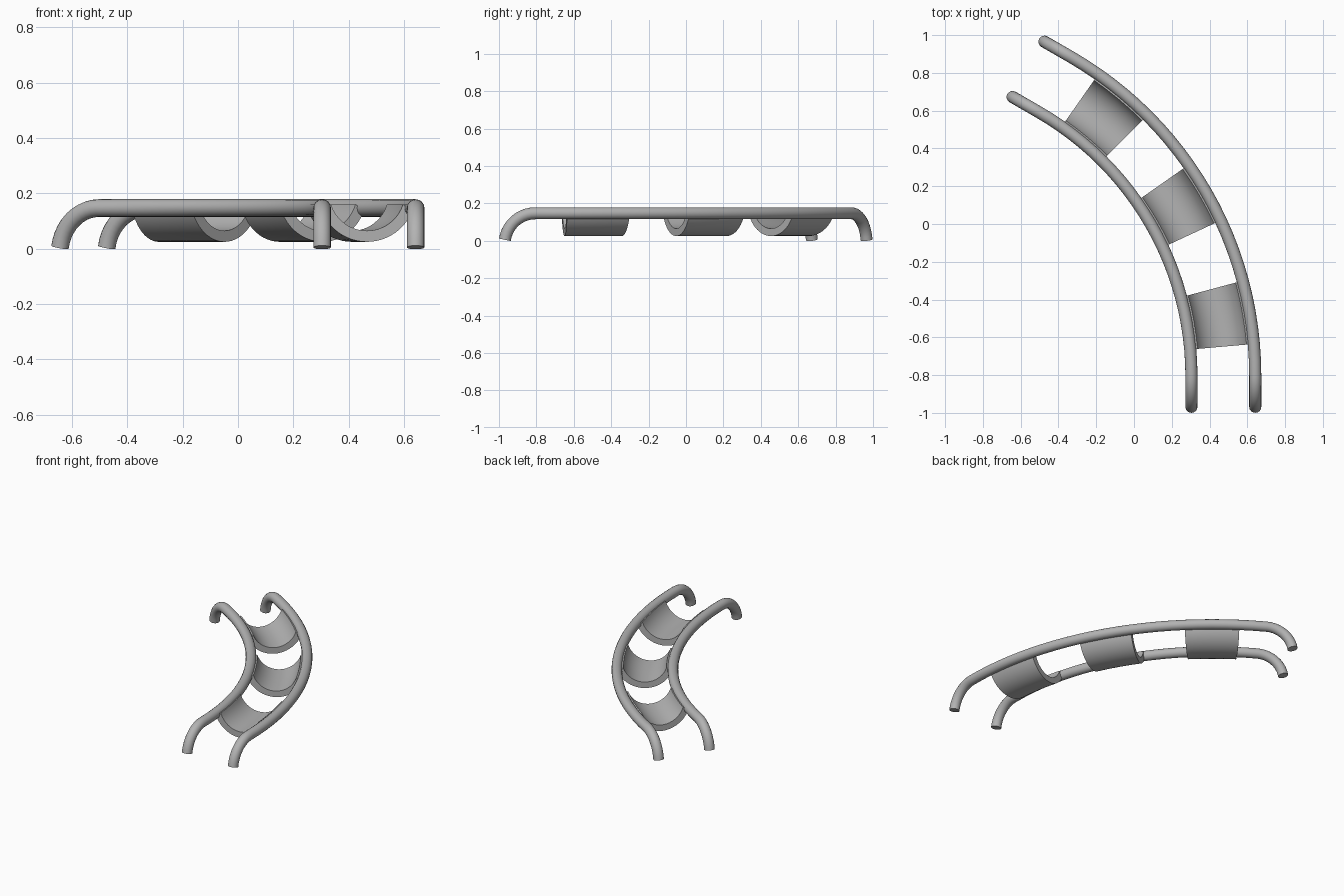
import bpy, bmesh
from math import sin, cos, radians
from mathutils import Vector

cube = bpy.data.objects.get("Cube")
if cube:
    bpy.data.objects.remove(cube, do_unlink=True)

# Shared layout: both rails follow arcs around one centre
CENTRE = Vector((-1.308, -0.805, 0.147))
R_IN, R_OUT = 1.612, 1.95
SWEEP = 60
TUBE = 0.032
BEND, BEND_ANGLE = 0.165, 82

metal = bpy.data.materials.new("grey_metal")
metal.use_nodes = True
GREY = (0.45, 0.45, 0.45, 1)
metal.diffuse_color = GREY
metal.node_tree.nodes["Principled BSDF"].inputs["Base Color"].default_value = GREY


def radial(deg):
    return Vector((cos(radians(deg)), sin(radians(deg)), 0))


def finish(obj):
    bpy.ops.object.select_all(action='DESELECT')
    obj.select_set(True)
    bpy.context.view_layer.objects.active = obj
    if obj.type == 'CURVE':
        bpy.ops.object.convert(target='MESH')
        obj = bpy.context.view_layer.objects.active
    bpy.ops.object.shade_smooth_by_angle(angle=radians(35))


def leg(start, direction):
    """Points of a downward bend leaving start along direction."""
    steps = 10
    pts = []
    for i in range(1, steps + 1):
        a = radians(BEND_ANGLE * i / steps)
        pts.append(start + direction * BEND * sin(a) - Vector((0, 0, BEND * (1 - cos(a)))))
    return pts


def rail(name, radius):
    steps = 24
    arc = [CENTRE + radial(SWEEP * i / steps) * radius for i in range(steps + 1)]
    front = leg(arc[0], Vector((0, -1, 0)))
    back = leg(arc[-1], radial(SWEEP + 90))
    path = front[::-1] + arc + back
    curve = bpy.data.curves.new(name, 'CURVE')
    curve.dimensions = '3D'
    curve.bevel_depth = TUBE
    curve.bevel_resolution = 6
    curve.use_fill_caps = True
    spline = curve.splines.new('POLY')
    spline.points.add(len(path) - 1)
    for p, co in zip(spline.points, path):
        p.co = (*co, 1)
    curve.materials.append(metal)
    obj = bpy.data.objects.new(name, curve)
    bpy.context.collection.objects.link(obj)
    finish(obj)


def cradle(name, start, end):
    """Curved trough swept between the rails from one angle to another."""
    mid, r, thick, lift, half = (R_IN + R_OUT) / 2, 0.177, 0.04, 0.055, 72
    angles = [radians(-half + half * i / 12) for i in range(25)]
    profile = [(r * sin(a), lift - r * cos(a)) for a in angles]
    profile += [((r - thick) * sin(a), lift - (r - thick) * cos(a)) for a in reversed(angles)]
    bm = bmesh.new()
    rings = []
    for i in range(5):
        d = radial(start + (end - start) * i / 4)
        rings.append([bm.verts.new(CENTRE + d * (mid + u) + Vector((0, 0, w))) for u, w in profile])
    n = len(profile)
    for a, b in zip(rings, rings[1:]):
        for j in range(n):
            k = (j + 1) % n
            bm.faces.new((a[j], a[k], b[k], b[j]))
    # End walls as quad strips
    for ring in (rings[0], rings[-1]):
        for j in range(n // 2 - 1):
            bm.faces.new((ring[j], ring[j + 1], ring[n - 2 - j], ring[n - 1 - j]))
    bmesh.ops.recalc_face_normals(bm, faces=bm.faces)
    mesh = bpy.data.meshes.new(name)
    bm.to_mesh(mesh)
    bm.free()
    mesh.materials.append(metal)
    obj = bpy.data.objects.new(name, mesh)
    bpy.context.collection.objects.link(obj)
    finish(obj)


rail("inner_rail", R_IN)
rail("outer_rail", R_OUT)
for name, start in (("front_cradle", 5), ("middle_cradle", 25), ("back_cradle", 45)):
    cradle(name, start, start + 10)
